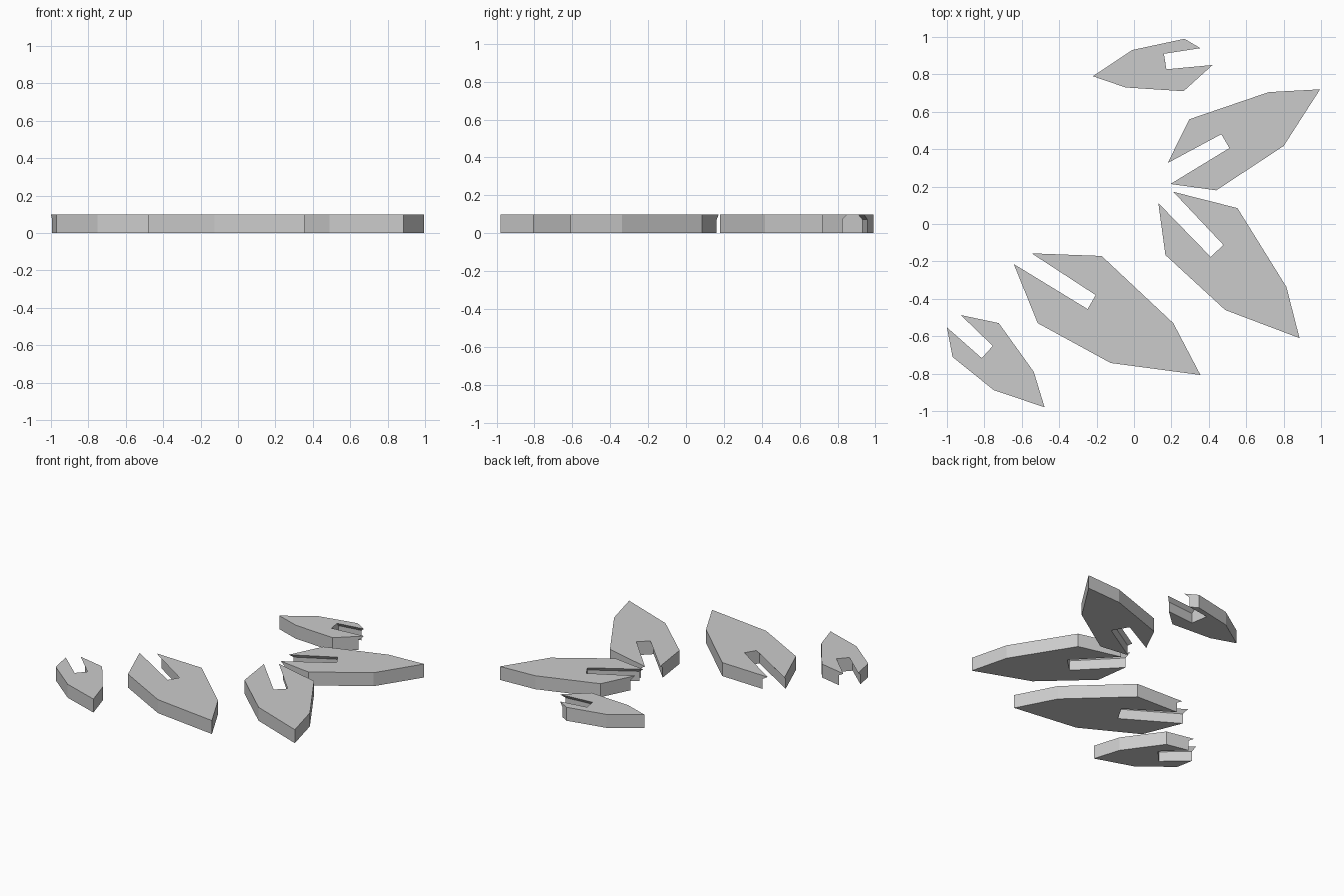
import bpy, bmesh
from mathutils import Vector

cube = bpy.data.objects.get("Cube")
if cube:
    bpy.data.objects.remove(cube, do_unlink=True)

HEIGHT = 0.098      # plate thickness
LIP = 0.072         # height where the slot starts to narrow
UNDERCUT = 0.022    # how much wider the slot is below the lip

grey = bpy.data.materials.new("plain_grey")
grey.use_nodes = True
grey.diffuse_color = (0.6, 0.6, 0.6, 1)
grey.node_tree.nodes["Principled BSDF"].inputs["Base Color"].default_value = grey.diffuse_color


def widen(shoulder, prong, inner, opposite):
    """Push one slot wall outward, sliding its ends along the adjoining edges."""
    wall = inner - prong
    normal = Vector((-wall.y, wall.x)).normalized()
    if normal.dot(inner - opposite) < 0:
        normal = -normal
    outer_edge, end_edge = shoulder - prong, inner - opposite
    return (prong + outer_edge * UNDERCUT / normal.dot(outer_edge),
            inner + end_edge * UNDERCUT / normal.dot(end_edge))


def make_plate(name, outline):
    # outline order: tip, two side corners, prong, slot end pair, prong, two side corners
    top = [Vector(p) for p in outline]
    low = [p.copy() for p in top]
    low[3], low[4] = widen(top[2], top[3], top[4], top[5])
    low[6], low[5] = widen(top[7], top[6], top[5], top[4])

    bm = bmesh.new()
    rings = [[bm.verts.new((p.x, p.y, z)) for p in ring]
             for ring, z in ((low, 0), (low, LIP), (top, HEIGHT))]
    bm.faces.new(rings[0])
    bm.faces.new(rings[-1])
    count = len(top)
    for i in range(count):
        j = (i + 1) % count
        # one flat wall per outline edge, through all three levels
        left = [ring[i] for ring in rings]
        right = [ring[j] for ring in rings]
        if i in (3, 5):
            # slot walls bend at the lip
            for k in range(2):
                bm.faces.new((left[k], right[k], right[k + 1], left[k + 1]))
        else:
            bm.faces.new(left + right[::-1])
    bmesh.ops.recalc_face_normals(bm, faces=bm.faces)
    mesh = bpy.data.meshes.new(name)
    bm.to_mesh(mesh)
    bm.free()
    mesh.materials.append(grey)
    plate = bpy.data.objects.new(name, mesh)
    bpy.context.collection.objects.link(plate)


# Five pointed plates fanned around an arc
make_plate("back_small_plate", [
    (-.22, .79), (-.01, .93), (.27, .99), (.355, .94), (.16, .91),
    (.173, .827), (.42, .85), (.265, .71), (-.045, .73)])
make_plate("back_large_plate", [
    (.995, .72), (.72, .705), (.296, .56), (.18, .326), (.467, .48),
    (.51, .406), (.195, .214), (.44, .18), (.8, .417)])
make_plate("middle_large_plate", [
    (.885, -.61), (.815, -.337), (.553, .085), (.21, .172), (.478, -.112),
    (.41, -.176), (.13, .112), (.168, -.166), (.488, -.46)])
make_plate("front_large_plate", [
    (.355, -.807), (.21, -.53), (-.173, -.171), (-.547, -.157), (-.205, -.38),
    (-.248, -.455), (-.643, -.214), (-.515, -.53), (-.125, -.743)])
make_plate("front_small_plate", [
    (-.478, -.98), (-.536, -.79), (-.723, -.53), (-.926, -.487), (-.755, -.652),
    (-.814, -.717), (-1, -.553), (-.97, -.711), (-.75, -.888)])
